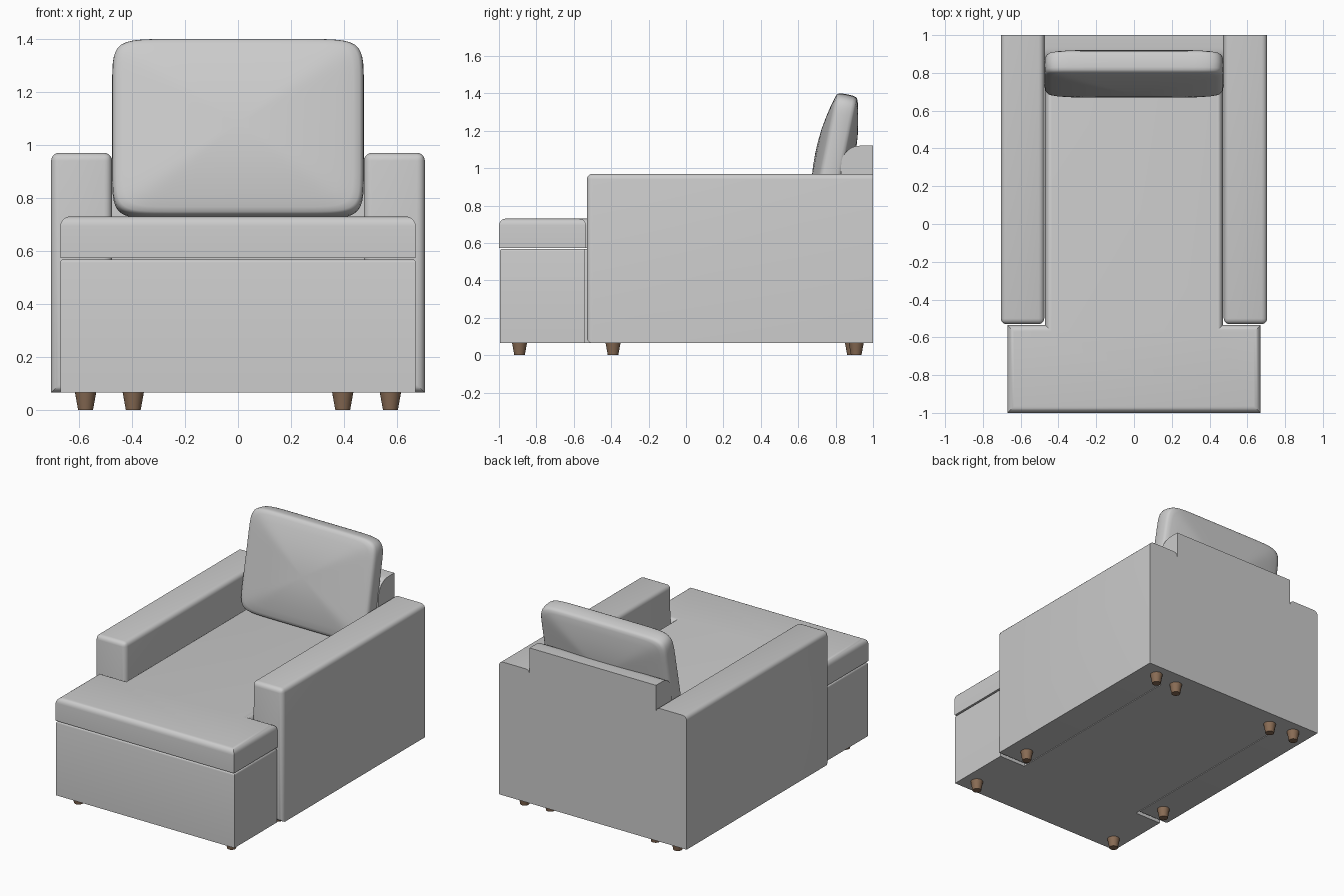
import bpy, bmesh, math
from mathutils import Vector

if "Cube" in bpy.data.objects:
    bpy.data.objects.remove(bpy.data.objects["Cube"])


def finish(bm, name, mat=None, angle=35):
    bmesh.ops.recalc_face_normals(bm, faces=bm.faces[:])
    me = bpy.data.meshes.new(name)
    bm.to_mesh(me)
    bm.free()
    ob = bpy.data.objects.new(name, me)
    bpy.context.collection.objects.link(ob)
    if mat:
        me.materials.append(mat)
    bpy.ops.object.select_all(action='DESELECT')
    ob.select_set(True)
    bpy.context.view_layer.objects.active = ob
    bpy.ops.object.shade_smooth_by_angle(angle=math.radians(angle))
    return ob


def prism(outline, z0, z1):
    """Extrude an xy outline from z0 to z1."""
    bm = bmesh.new()
    face = bm.faces.new([bm.verts.new((x, y, z0)) for x, y in outline])
    ext = bmesh.ops.extrude_face_region(bm, geom=[face])
    for v in ext['geom']:
        if isinstance(v, bmesh.types.BMVert):
            v.co.z = z1
    return bm


def bevel(bm, test, width, segments=5):
    """Round every edge whose two ends both pass the test."""
    edges = [e for e in bm.edges if all(test(v.co) for v in e.verts)]
    bmesh.ops.bevel(bm, geom=edges, offset=width, segments=segments,
                    profile=0.5, affect='EDGES', clamp_overlap=True)


def rect(x0, x1, y0, y1):
    return [(x0, y0), (x1, y0), (x1, y1), (x0, y1)]


def tee(w_front, w_back, y_front, y_step, y_back):
    return [(-w_front, y_front), (w_front, y_front), (w_front, y_step),
            (w_back, y_step), (w_back, y_back), (-w_back, y_back),
            (-w_back, y_step), (-w_front, y_step)]


# T-shaped base
bm = prism(tee(0.67, 0.47, -0.995, -0.54, 0.9), 0.065, 0.568)
bevel(bm, lambda c: c.z > 0.5, 0.012, 3)
finish(bm, "base")

# T-shaped seat cushion with soft top edge
bm = prism(tee(0.67, 0.47, -1.0, -0.535, 0.88), 0.574, 0.73)
bevel(bm, lambda c: c.z > 0.7, 0.036)
finish(bm, "seat_cushion")

# Arms: rounded along the front and the top, flat at the back
for side, label in ((-1, "left"), (1, "right")):
    bm = prism(rect(*sorted((side * 0.475, side * 0.705)), -0.53, 1.0), 0.065, 0.97)
    picked = []
    for e in bm.edges:
        a, b = (v.co for v in e.verts)
        front = a.y < 0 and b.y < 0
        top_side = a.z > 0.9 and b.z > 0.9 and abs(a.x - b.x) < 1e-4
        if front or top_side:
            picked.append(e)
    bmesh.ops.bevel(bm, geom=picked, offset=0.03, segments=5, profile=0.5,
                    affect='EDGES', clamp_overlap=True)
    finish(bm, label + "_arm")

# Back panel with large rounded top front edge
bm = prism(rect(-0.475, 0.475, 0.83, 1.0), 0.065, 1.12)
bevel(bm, lambda c: c.z > 1 and c.y < 0.9, 0.1, 8)
finish(bm, "back_panel")

# Back pillow: rounded rectangle rings, thick in the middle, thin at the rim
half = [(0.2, 0.104), (0.4, 0.098), (0.6, 0.087), (0.8, 0.073),
        (0.92, 0.062), (0.97, 0.055), (0.99, 0.046), (1.0, 0.032)]
profile = [(s, -d) for s, d in half] + [(1.004, 0)] + [(s, d) for s, d in reversed(half)]
N, corner = 64, 2 / 10
bm = bmesh.new()
rings = []
for s, d in profile:
    ring = []
    for i in range(N):
        t = 2 * math.pi * (i + 0.5) / N
        c, n = math.cos(t), math.sin(t)
        x = 0.473 * math.copysign(abs(c) ** corner, c)
        z = 0.340 * math.copysign(abs(n) ** corner, n)
        ring.append(bm.verts.new((x * s, d, z * s)))
    rings.append(ring)
for a, b in zip(rings, rings[1:]):
    for i in range(N):
        j = (i + 1) % N
        bm.faces.new((a[i], a[j], b[j], b[i]))
for ring, d in ((rings[0], -0.106), (rings[-1], 0.106)):
    mid = bm.verts.new((0, d, 0))
    for i in range(N):
        bm.faces.new((ring[i], ring[(i + 1) % N], mid))
pillow = finish(bm, "back_pillow", angle=40)
pillow.location = Vector((0, 0.795, 1.06))
pillow.rotation_euler.x = math.radians(-11.5)

# Tapered wooden feet
wood = bpy.data.materials.new("wood")
wood.diffuse_color = (0.25, 0.15, 0.09, 1)
wood.use_nodes = True
wood.node_tree.nodes["Principled BSDF"].inputs["Base Color"].default_value = wood.diffuse_color
feet = [(0.575, -0.89), (0.575, -0.39), (0.575, 0.91), (0.395, 0.89)]
for k, (x, y) in enumerate(feet):
    for side, label in ((-1, "left"), (1, "right")):
        bm = bmesh.new()
        bmesh.ops.create_cone(bm, cap_ends=True, segments=24,
                              radius1=0.028, radius2=0.04, depth=0.066)
        foot = finish(bm, f"{label}_foot_{k + 1}", wood)
        foot.location = (side * x, y, 0.033)
